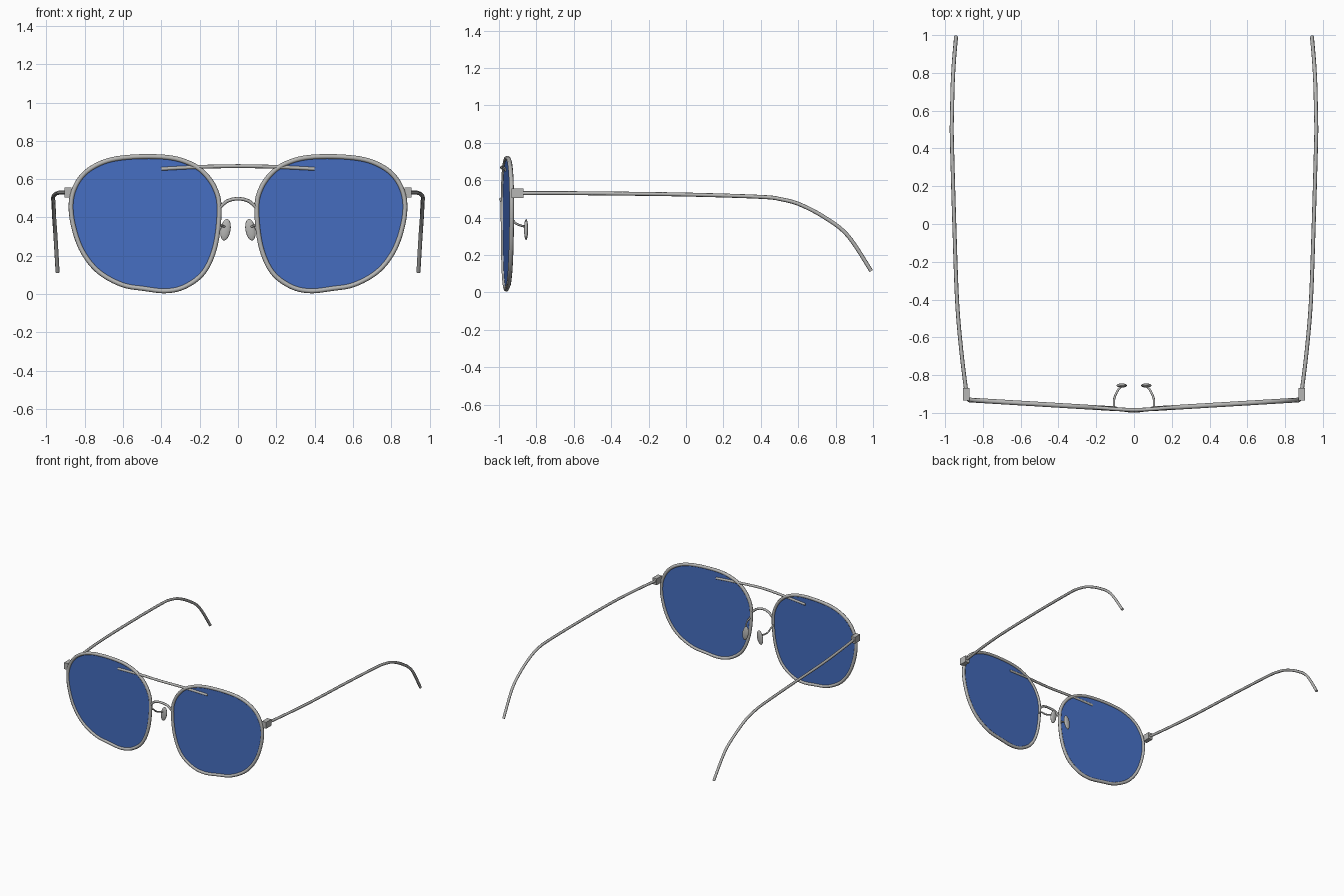
import bpy
import bmesh
from mathutils import Vector, Matrix

cube = bpy.data.objects.get("Cube")
if cube:
    bpy.data.objects.remove(cube, do_unlink=True)


def make_material(name, rgb, rough):
    mat = bpy.data.materials.new(name)
    mat.use_nodes = True
    mat.diffuse_color = (*rgb, 1)
    bsdf = mat.node_tree.nodes["Principled BSDF"]
    bsdf.inputs["Base Color"].default_value = (*rgb, 1)
    bsdf.inputs["Roughness"].default_value = rough
    return mat


METAL = make_material("silver metal", (0.47, 0.47, 0.46), 0.4)
BLUE = make_material("blue lens", (0.06, 0.155, 0.53), 0.3)


def add_object(name, mesh, mat, smooth=True):
    mesh.materials.clear()
    mesh.materials.append(mat)
    obj = bpy.data.objects.new(name, mesh)
    bpy.context.collection.objects.link(obj)
    for poly in mesh.polygons:
        poly.use_smooth = smooth and len(poly.vertices) < 5
    return obj


def spline(points, closed=False, steps=6):
    """Smooth path through the given points."""
    pts = [Vector(p) for p in points]
    n = len(pts)
    if closed:
        get = lambda i: pts[i % n]
    else:
        get = lambda i: pts[min(max(i, 0), n - 1)]
    out = []
    for i in range(n if closed else n - 1):
        a, b, c, d = (get(i + k) for k in (-1, 0, 1, 2))
        for s in range(steps):
            t = s / steps
            out.append(0.5 * (2 * b + (c - a) * t + (2 * a - 5 * b + 4 * c - d) * t ** 2
                              + (3 * b - a - 3 * c + d) * t ** 3))
    if not closed:
        out.append(pts[-1])
    return out


def tube(name, path, radius, closed=False):
    curve = bpy.data.curves.new(name, "CURVE")
    curve.dimensions = "3D"
    curve.bevel_depth = radius
    curve.bevel_resolution = 2
    curve.use_fill_caps = True
    poly = curve.splines.new("POLY")
    poly.points.add(len(path) - 1)
    for p, co in zip(poly.points, path):
        p.co = (*co, 1)
    poly.use_cyclic_u = closed
    temp = bpy.data.objects.new(name + "_path", curve)
    bpy.context.collection.objects.link(temp)
    bpy.context.view_layer.update()
    graph = bpy.context.evaluated_depsgraph_get()
    mesh = bpy.data.meshes.new_from_object(temp.evaluated_get(graph))
    bpy.data.objects.remove(temp, do_unlink=True)
    return add_object(name, mesh, METAL)


def front_y(x):
    """The front sweeps back slightly towards the temples."""
    return -0.984 + 0.06 * abs(x)


LENS = [(0.098, 0.45), (0.122, 0.555), (0.185, 0.64), (0.27, 0.69), (0.38, 0.715),
        (0.55, 0.716), (0.685, 0.695), (0.79, 0.64), (0.85, 0.56), (0.872, 0.465),
        (0.857, 0.346), (0.81, 0.22), (0.727, 0.117), (0.607, 0.05), (0.492, 0.029),
        (0.372, 0.017), (0.27, 0.043), (0.175, 0.12), (0.117, 0.26)]
TEMPLE = [(0.889, -0.88, 0.531), (0.915, -0.665, 0.531), (0.937, -0.4, 0.529),
          (0.952, 0.02, 0.523), (0.963, 0.4, 0.511), (0.965, 0.51, 0.498),
          (0.963, 0.61, 0.47), (0.96, 0.74, 0.402), (0.953, 0.865, 0.304),
          (0.942, 0.99, 0.115)]
PAD_ARM = [(0.105, -0.972, 0.405), (0.106, -0.935, 0.393), (0.099, -0.908, 0.368),
           (0.085, -0.88, 0.357), (0.067, -0.858, 0.352)]

for side, sx in (("left", 1), ("right", -1)):
    flip = lambda pts: [(sx * x, y, z) for x, y, z in pts]

    # Rim and lens share one outline
    outline = spline([(sx * x, front_y(x), z) for x, z in LENS], closed=True)
    tube(side + "_rim", outline, 0.0125, closed=True)
    bm = bmesh.new()
    face = bm.faces.new([bm.verts.new(p) for p in outline])
    face.normal_update()
    if face.normal.y > 0:
        face.normal_flip()
    mesh = bpy.data.meshes.new(side + "_lens")
    bm.to_mesh(mesh)
    bm.free()
    lens = add_object(side + "_lens", mesh, BLUE, smooth=False)
    solid = lens.modifiers.new("thickness", "SOLIDIFY")
    solid.thickness = 0.004
    solid.offset = 0

    # Temple with curved ear hook
    tube(side + "_temple", spline(flip(TEMPLE)), 0.0105)

    # Hinge block
    bm = bmesh.new()
    bmesh.ops.create_cube(bm, size=1, matrix=Matrix.Translation((sx * 0.888, -0.901, 0.531))
                          @ Matrix.Diagonal((0.036, 0.066, 0.052, 1)))
    mesh = bpy.data.meshes.new(side + "_hinge")
    bm.to_mesh(mesh)
    bm.free()
    add_object(side + "_hinge", mesh, METAL, smooth=False)

    # Nose pad and its wire arm
    tube(side + "_pad_arm", spline(flip(PAD_ARM)), 0.006)
    bm = bmesh.new()
    bmesh.ops.create_uvsphere(bm, u_segments=20, v_segments=12, radius=1,
                              matrix=Matrix.Translation((sx * 0.065, -0.855, 0.336))
                              @ Matrix.Rotation(-sx * 0.17, 4, "Y")
                              @ Matrix.Diagonal((0.026, 0.011, 0.057, 1)))
    mesh = bpy.data.meshes.new(side + "_nose_pad")
    bm.to_mesh(mesh)
    bm.free()
    add_object(side + "_nose_pad", mesh, METAL)

# Arched nose bridge
arch = [(-0.095, 0.452), (-0.055, 0.486), (0, 0.498), (0.055, 0.486), (0.095, 0.452)]
tube("nose_bridge", spline([(x, -0.99 + 0.1 * abs(x), z) for x, z in arch]), 0.009)

# Long brow bar across both lenses
bar = [(-0.4, 0.654), (-0.2, 0.664), (0, 0.668), (0.2, 0.664), (0.4, 0.654)]
tube("brow_bar", spline([(x, front_y(x), z) for x, z in bar]), 0.01)
